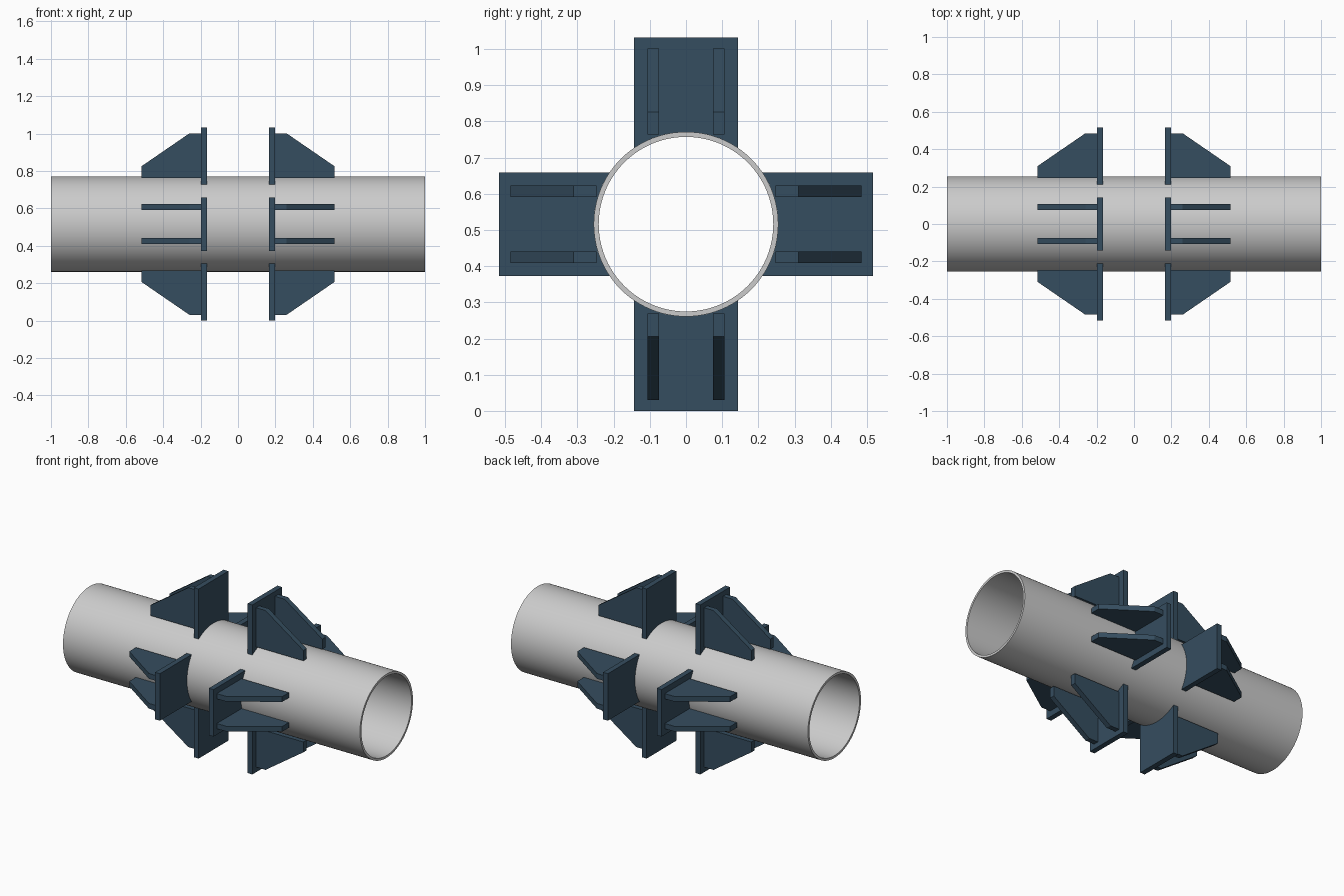
import bpy, bmesh
from math import sin, cos, pi, asin
from mathutils import Matrix, Vector

if "Cube" in bpy.data.objects:
    bpy.data.objects.remove(bpy.data.objects["Cube"])

CZ = 0.516            # pipe axis height
R_OUT, R_IN = 0.255, 0.241
PLATE_X, PLATE_T = 0.165, 0.032
HALF_W = 0.143

steel = bpy.data.materials.new("blue_steel")
steel.diffuse_color = (0.036, 0.075, 0.115, 1)
steel.use_nodes = True
steel.node_tree.nodes["Principled BSDF"].inputs["Base Color"].default_value = steel.diffuse_color


def finish(name, bm, mat=None):
    bmesh.ops.recalc_face_normals(bm, faces=bm.faces[:])
    me = bpy.data.meshes.new(name)
    bm.to_mesh(me)
    bm.free()
    ob = bpy.data.objects.new(name, me)
    bpy.context.collection.objects.link(ob)
    if mat:
        me.materials.append(mat)
    return ob


def smooth(ob):
    bpy.ops.object.select_all(action='DESELECT')
    ob.select_set(True)
    bpy.context.view_layer.objects.active = ob
    bpy.ops.object.shade_smooth_by_angle(angle=pi / 6)


def prism(name, pts, offset, place):
    """Extrude a closed 3D outline by offset, then place it."""
    bm = bmesh.new()
    face = bm.faces.new([bm.verts.new(p) for p in pts])
    ext = bmesh.ops.extrude_face_region(bm, geom=[face], use_keep_orig=True)
    moved = [v for v in ext["geom"] if isinstance(v, bmesh.types.BMVert)]
    bmesh.ops.translate(bm, verts=moved, vec=Vector(offset))
    bmesh.ops.transform(bm, matrix=place, verts=bm.verts[:])
    return finish(name, bm, steel)


# Hollow pipe: rectangular wall section swept around the x axis
N = 96
bm = bmesh.new()
section = [(-1, R_OUT), (1, R_OUT), (1, R_IN), (-1, R_IN)]
rings = [[bm.verts.new((x, r * cos(2 * pi * i / N), CZ + r * sin(2 * pi * i / N)))
          for x, r in section] for i in range(N)]
for i in range(N):
    a, b = rings[i], rings[(i + 1) % N]
    for k in range(4):
        j = (k + 1) % 4
        bm.faces.new((a[k], a[j], b[j], b[k]))
smooth(finish("pipe", bm))

# Plate outline: rectangle with its inner edge cut to the pipe
half = asin(HALF_W / R_OUT)
arc = [half * (1 - 2 * i / 16) for i in range(17)]
plate = [(PLATE_X, R_OUT * sin(t), R_OUT * cos(t)) for t in arc]
plate += [(PLATE_X, -HALF_W, 0.516), (PLATE_X, HALF_W, 0.516)]

# Gusset outline in x and radial height
gx = PLATE_X + PLATE_T
gusset = [(gx, 0.247), (0.515, 0.247), (0.515, 0.31), (0.26, 0.485), (gx, 0.485)]

# Four brackets around the pipe, mirrored to both ends
for end, sx in (("right", 1), ("left", -1)):
    for side, q in (("top", 0), ("front", 1), ("bottom", 2), ("back", 3)):
        place = (Matrix.Translation((0, 0, CZ)) @ Matrix.Rotation(q * pi / 2, 4, 'X')
                 @ Matrix.Diagonal((sx, 1, 1, 1)))
        smooth(prism(f"plate_{side}_{end}", plate, (PLATE_T, 0, 0), place))
        for n, y in enumerate((-0.107, 0.075)):
            prism(f"gusset_{side}_{end}_{n + 1}", [(x, y, r) for x, r in gusset],
                  (0, 0.032, 0), place)
